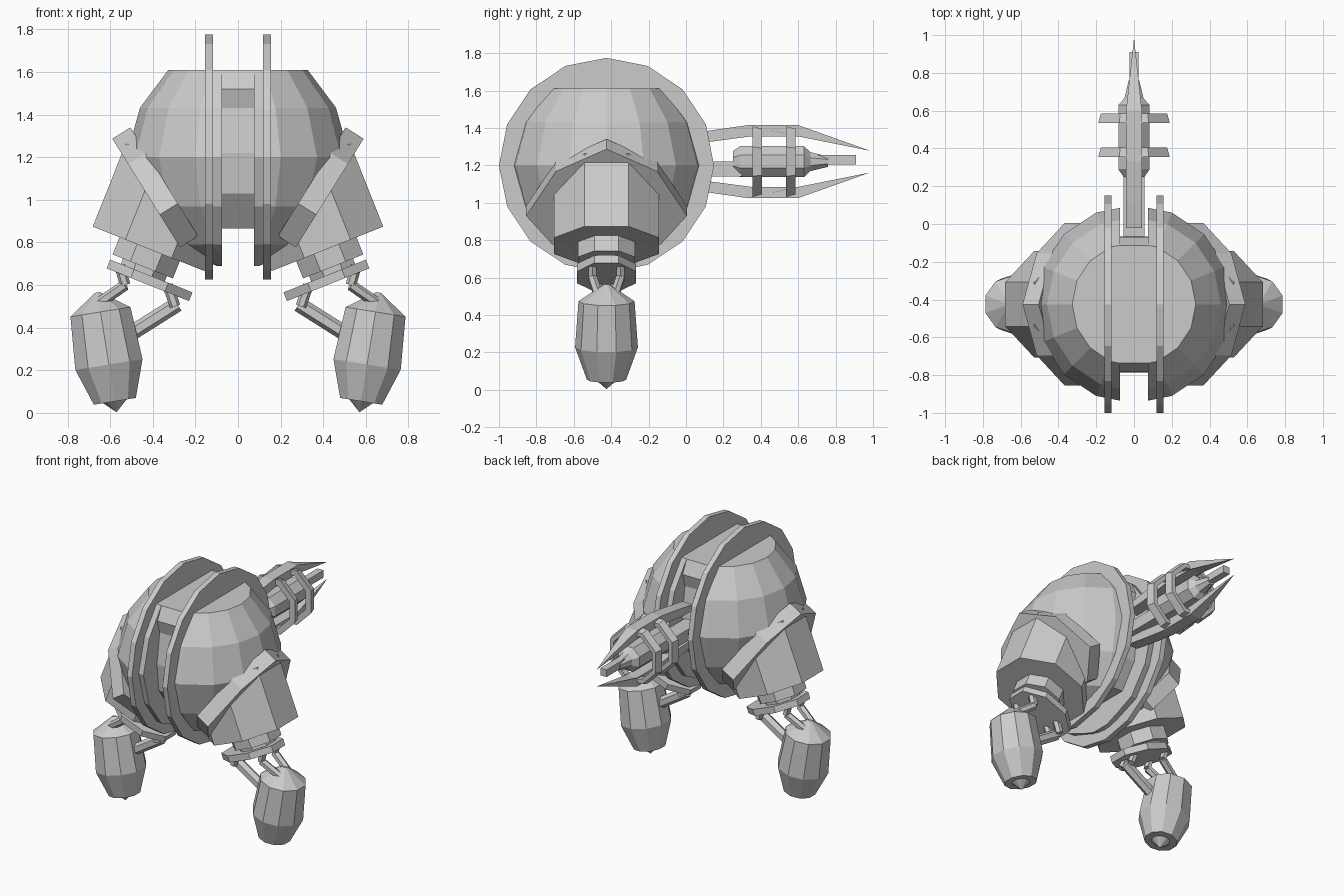
import bpy, bmesh, math
from mathutils import Vector

if "Cube" in bpy.data.objects:
    bpy.data.objects.remove(bpy.data.objects["Cube"])

CY = -0.425   # y of body and arm centre
GZ = 1.22     # height of the rear gun axis


def finish(name, bm, mirror=False):
    bmesh.ops.remove_doubles(bm, verts=bm.verts, dist=1e-5)
    bmesh.ops.recalc_face_normals(bm, faces=bm.faces)
    me = bpy.data.meshes.new(name)
    bm.to_mesh(me)
    bm.free()
    ob = bpy.data.objects.new(name, me)
    bpy.context.collection.objects.link(ob)
    if mirror:
        ob.modifiers.new("Mirror", 'MIRROR')
    return ob


def lathe_bm(profile, origin, axis, segs, turn=0.0, su=1.0, sv=1.0, closed=False):
    """Rings of (distance, radius) along an axis; open profiles get end caps."""
    bm = bmesh.new()
    o, a = Vector(origin), Vector(axis).normalized()
    u = Vector((0, 1, 0)) if abs(a.y) < 0.9 else Vector((1, 0, 0))
    u = (u - a * u.dot(a)).normalized()
    v = a.cross(u)
    rings = []
    for t, r in profile:
        angs = [2 * math.pi * (i + turn) / segs for i in range(segs)]
        rings.append([bm.verts.new(o + a * t + u * (r * su * math.cos(q)) + v * (r * sv * math.sin(q)))
                      for q in angs])
    pairs = list(zip(rings, rings[1:])) + ([(rings[-1], rings[0])] if closed else [])
    for p, q in pairs:
        for i in range(segs):
            j = (i + 1) % segs
            bm.faces.new((p[i], p[j], q[j], q[i]))
    if not closed:
        bm.faces.new(rings[0])
        bm.faces.new(rings[-1])
    return bm


def lathe(name, *args, mirror=False, **kw):
    return finish(name, lathe_bm(*args, **kw), mirror)


def rod(name, p, q, r, segs=6):
    d = Vector(q) - Vector(p)
    return lathe(name, [(0, r), (d.length, r)], p, d, segs, turn=0.5, mirror=True)


def prism(name, pts, offset, mirror=False, tip=None):
    """Extrude a polygon of 3D points by an offset; verts at y=tip close to x=0."""
    bm = bmesh.new()
    off = Vector(offset)
    a = [bm.verts.new(Vector(p)) for p in pts]
    b = [bm.verts.new(Vector(p) + off) for p in pts]
    bm.faces.new(a)
    bm.faces.new(b)
    n = len(pts)
    for i in range(n):
        j = (i + 1) % n
        bm.faces.new((a[i], a[j], b[j], b[i]))
    if tip is not None:
        for v in bm.verts:
            if abs(v.co.y - tip) < 1e-4:
                v.co.x = 0
    return finish(name, bm, mirror)


# body halves: faceted ball with a flat top, split by a central groove
bm = lathe_bm([(-.51, .10), (-.41, .327), (-.232, .46), (0, .525), (.232, .46), (.41, .327)],
              (0, CY, 1.2), (0, 0, 1), 16)
cut = bmesh.ops.bisect_plane(bm, geom=bm.verts[:] + bm.edges[:] + bm.faces[:],
                             plane_co=(.075, 0, 0), plane_no=(1, 0, 0), clear_inner=True)
bmesh.ops.holes_fill(bm, edges=[e for e in bm.edges if e.is_boundary])
finish("body_half", bm, True)

# core at the bottom of the groove
half = [(.31, 1.61), (.355, 1.52), (.33, 1.43), (.36, 1.22), (.34, 1.03), (.22, .865)]
core = half + [(-y, z) for y, z in reversed(half)]
prism("body_core", [(-.08, CY + y, z) for y, z in core], (.16, 0, 0))

# two large discs
lathe("body_disc", [(.118, .575), (.155, .575)], (0, CY, 1.2), (1, 0, 0), 16, mirror=True)

# rear gun: mount, housing and barrel
prism("gun_mount", [(-.055, -.1, 1.14), (-.055, .3, 1.14), (-.055, .3, 1.22), (-.055, -.1, 1.22)],
      (.11, 0, 0))
lathe("gun_housing", [(.25, .06), (.29, .09), (.63, .09), (.665, .055), (.76, .03)],
      (0, 0, GZ), (0, 1, 0), 8, turn=0.5)
prism("gun_barrel", [(-.024, .65, 1.205), (-.024, .91, 1.205), (-.024, .91, 1.255), (-.024, .65, 1.255)],
      (.048, 0, 0))

# blades above and below the gun, and the two cage rings that hold them
blade = [(-.02, .10), (.12, .105), (.35, .135), (.6, .135), (.985, .058), (.6, .195), (.33, .195), (.12, .165), (-.02, .14)]
for label, s in (("upper", 1), ("lower", -1)):
    prism(label + "_blade", [(-.042, y, GZ + s * z) for y, z in blade], (.084, 0, 0), tip=.985)
for i, y in enumerate((.355, .535)):
    lathe("cage_ring_%d" % (i + 1), [(0, .205), (.05, .19), (.05, .16), (0, .16)],
          (0, y, GZ), (0, 1, 0), 8, turn=0.5, closed=True)

# shoulder shield: angled slab under the sleeve
down = Vector((-.53, 0, -.85))
outl = [(0, 0), (.27, .14), (.43, .42), (.29, .60), (-.29, .60), (-.43, .42), (-.27, .14)]
prism("shoulder_shield", [Vector((.505, CY + y, 1.34)) + down * u for y, u in outl],
      (.085, 0, -.053), True)

# arm sleeve, wrist and wrist plate, all on one tilted axis
axis = (.37, 0, -.93)
lathe("arm_sleeve", [(-.42, .305), (0, .305)], (.42, CY, .77), axis, 8, turn=0.5, mirror=True)
lathe("wrist", [(-.03, .165), (.10, .165)], (.41, CY, .78), axis, 8, turn=0.5, mirror=True)
lathe("wrist_neck", [(0, .12), (.08, .12)], (.43, CY, .70), axis, 8, turn=0.5, mirror=True)
lathe("wrist_plate", [(-.022, 1), (.022, 1)], (.415, CY, .622), axis, 8, turn=0.5,
      su=.17, sv=.225, mirror=True)

# links from the plate to the hand pod
for i, dy in enumerate((-.075, .075)):
    rod("outer_knuckle_%d" % (i + 1), (.555, CY + dy, .69), (.53, CY + dy, .60), .025)
    rod("outer_link_%d" % (i + 1), (.53, CY + dy, .60), (.66, CY + dy * .6, .51), .026)
    rod("inner_knuckle_%d" % (i + 1), (.33, CY + dy * .6, .60), (.295, CY + dy * .6, .50), .025)
rod("inner_link", (.285, CY, .51), (.57, CY, .33), .036)

# hand pod with a small pointed end
pod_axis = (.159, 0, .987)
lathe("hand_pod", [(.05, .105), (.225, .168), (.475, .15), (.567, .012)], (.57, CY, .005), pod_axis,
      10, mirror=True)
lathe("pod_tip", [(0, .002), (.06, .07)], (.57, CY, .005), pod_axis, 10, mirror=True)
